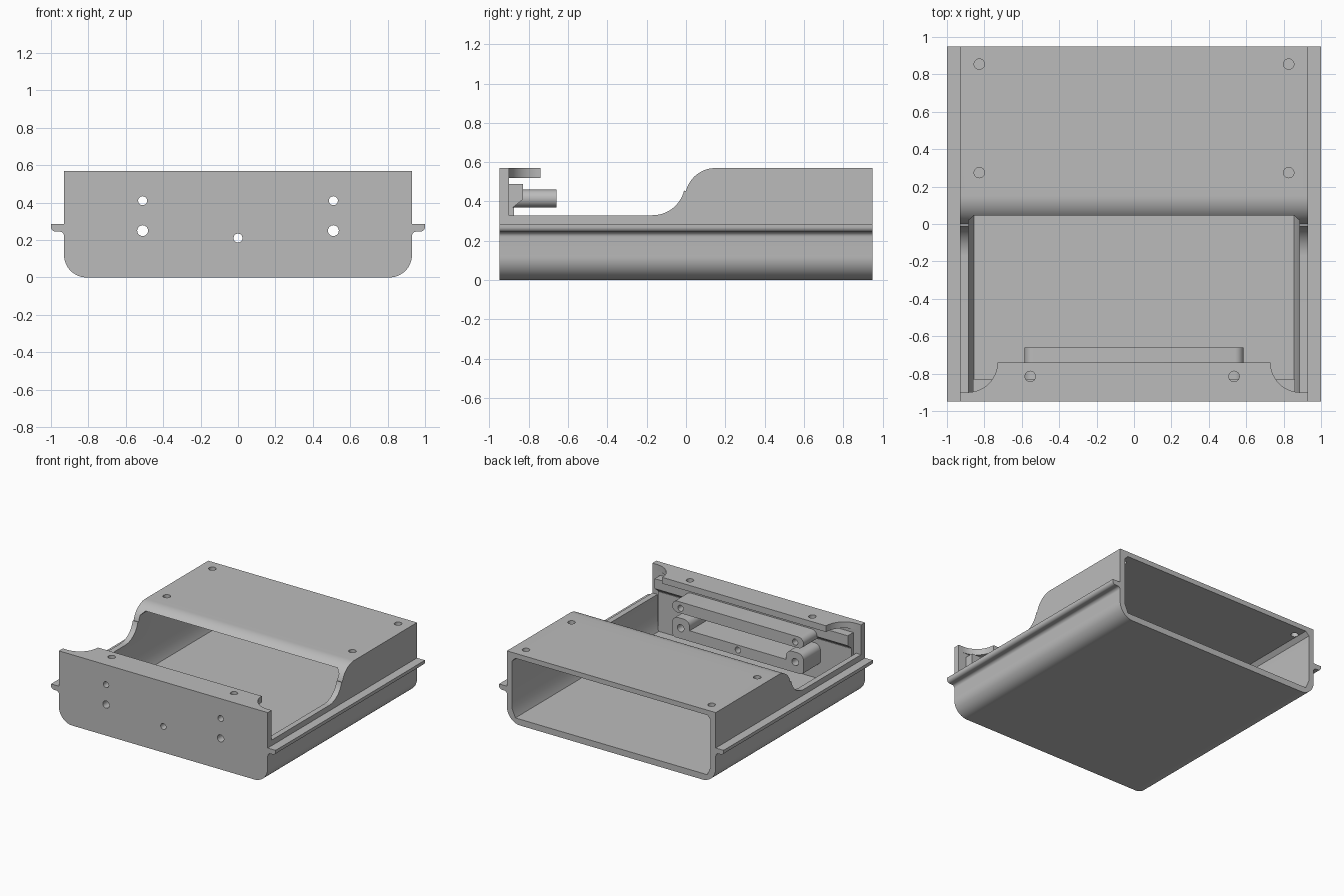
import bpy, bmesh, math
from mathutils import Matrix

if "Cube" in bpy.data.objects:
    bpy.data.objects.remove(bpy.data.objects["Cube"])

grey = bpy.data.materials.new("plain_grey")
grey.use_nodes = True
colour = (0.5, 0.5, 0.5, 1)
grey.diffuse_color = colour
grey.node_tree.nodes["Principled BSDF"].inputs["Base Color"].default_value = colour


def arc(cu, cw, r, start, end, steps=14):
    return [(cu + r * math.cos(math.radians(start + (end - start) * i / steps)),
             cw + r * math.sin(math.radians(start + (end - start) * i / steps)))
            for i in range(steps + 1)]


def mirrored(half):
    return half + [(-u, w) for u, w in reversed(half)]


def make_object(name, bm):
    bmesh.ops.recalc_face_normals(bm, faces=bm.faces)
    mesh = bpy.data.meshes.new(name)
    bm.to_mesh(mesh)
    bm.free()
    mesh.materials.append(grey)
    obj = bpy.data.objects.new(name, mesh)
    bpy.context.collection.objects.link(obj)
    return obj


def prism(name, points, axis, lo, hi):
    place = {"x": lambda u, w, t: (t, u, w),
             "y": lambda u, w, t: (u, t, w),
             "z": lambda u, w, t: (u, w, t)}[axis]
    bm = bmesh.new()
    low = [bm.verts.new(place(u, w, lo)) for u, w in points]
    high = [bm.verts.new(place(u, w, hi)) for u, w in points]
    bm.faces.new(low)
    bm.faces.new(high)
    n = len(points)
    for i in range(n):
        j = (i + 1) % n
        bm.faces.new((low[i], low[j], high[j], high[i]))
    return make_object(name, bm)


def cut(obj, cutter):
    bpy.ops.object.select_all(action="DESELECT")
    bpy.context.view_layer.objects.active = obj
    obj.select_set(True)
    mod = obj.modifiers.new("cut", "BOOLEAN")
    mod.operation = "DIFFERENCE"
    mod.solver = "EXACT"
    mod.object = cutter
    bpy.ops.object.modifier_apply(modifier=mod.name)


# Tray body: rounded bottom corners and side rails
outer = (arc(0.81, 0.12, 0.12, -90, 0)
         + arc(0.955, 0.22, 0.025, 180, 90, 6)
         + arc(0.975, 0.27, 0.025, -90, 0, 6)
         + [(1, 0.285), (0.93, 0.285), (0.93, 0.57)])
body = prism("tray_body", mirrored(outer), "y", -0.95, 0.95)

# Cavity, open at the back
inner = [(0.855, 0.05), (0.885, 0.12), (0.885, 0.50), (0.855, 0.53)]
cavity = prism("cavity_cutter", mirrored(inner), "y", -0.90, 1.1)

# Swept opening behind the front wall
sweep = ([(-0.90, 0.33)]
         + arc(-0.17, 0.495, 0.165, -90, -14)
         + arc(0.15, 0.415, 0.155, 166, 90)
         + [(0.15, 0.7), (-0.90, 0.7)])
opening = prism("opening_cutter", sweep, "x", -1.2, 1.2)
cut(body, cavity)
cut(body, opening)

# Top lip with concave ends
lip_half = arc(0.89, -0.74, 0.16, 270, 180)
lip_half[-1] = (0.73, -0.74)
lip = prism("front_lip", mirrored(lip_half), "z", 0.52, 0.57)

# Cross rail with a bevelled underside, and its thinner backing
rail = prism("cross_rail", [(-0.90, 0.37), (-0.88, 0.37), (-0.83, 0.41),
                            (-0.83, 0.49), (-0.90, 0.49)], "x", -0.86, 0.86)
backing = prism("rail_backing", [(-0.90, 0.05), (-0.875, 0.05), (-0.875, 0.37),
                                 (-0.90, 0.37)], "x", -0.86, 0.86)

# Clamp bar with rounded ends
clamp = prism("clamp_bar", mirrored(arc(0.54, 0.415, 0.045, -90, 90)),
              "y", -0.90, -0.66)

# Notched cradle under the clamp bar
cradle_half = (arc(0.555, 0.195, 0.03, -90, 0, 6)
               + arc(0.535, 0.28, 0.05, 0, 90, 8)
               + arc(0.48, 0.28, 0.05, 90, 180, 8)
               + [(0.43, 0.25)])
cradle = prism("cradle_bar", mirrored(cradle_half), "y", -0.90, -0.66)

# Screw holes through the front wall, bars, lip and roof
drill = bmesh.new()


def hole(x, y, z, radius, length, along_y):
    turn = Matrix.Rotation(math.pi / 2, 4, "X") if along_y else Matrix()
    bmesh.ops.create_cone(drill, cap_ends=True, segments=24, radius1=radius,
                          radius2=radius, depth=length,
                          matrix=Matrix.Translation((x, y, z)) @ turn)


for side in (-1, 1):
    hole(side * 0.51, -0.8, 0.41, 0.024, 0.5, True)
    hole(side * 0.51, -0.8, 0.25, 0.029, 0.5, True)
    for y in (0.275, 0.855):
        hole(side * 0.827, y, 0.55, 0.028, 0.1, False)
    hole(side * 0.545 - 0.01, -0.815, 0.55, 0.028, 0.1, False)
hole(0, -0.8, 0.21, 0.024, 0.5, True)
drills = make_object("hole_cutter", drill)

parts = [body, lip, rail, backing, clamp, cradle]
for part in parts:
    cut(part, drills)

for cutter in (cavity, opening, drills):
    bpy.data.objects.remove(cutter)

# Smooth the fillets, keep hard edges
bpy.ops.object.select_all(action="DESELECT")
for part in parts:
    part.select_set(True)
bpy.context.view_layer.objects.active = body
bpy.ops.object.shade_smooth_by_angle(angle=math.radians(30))
